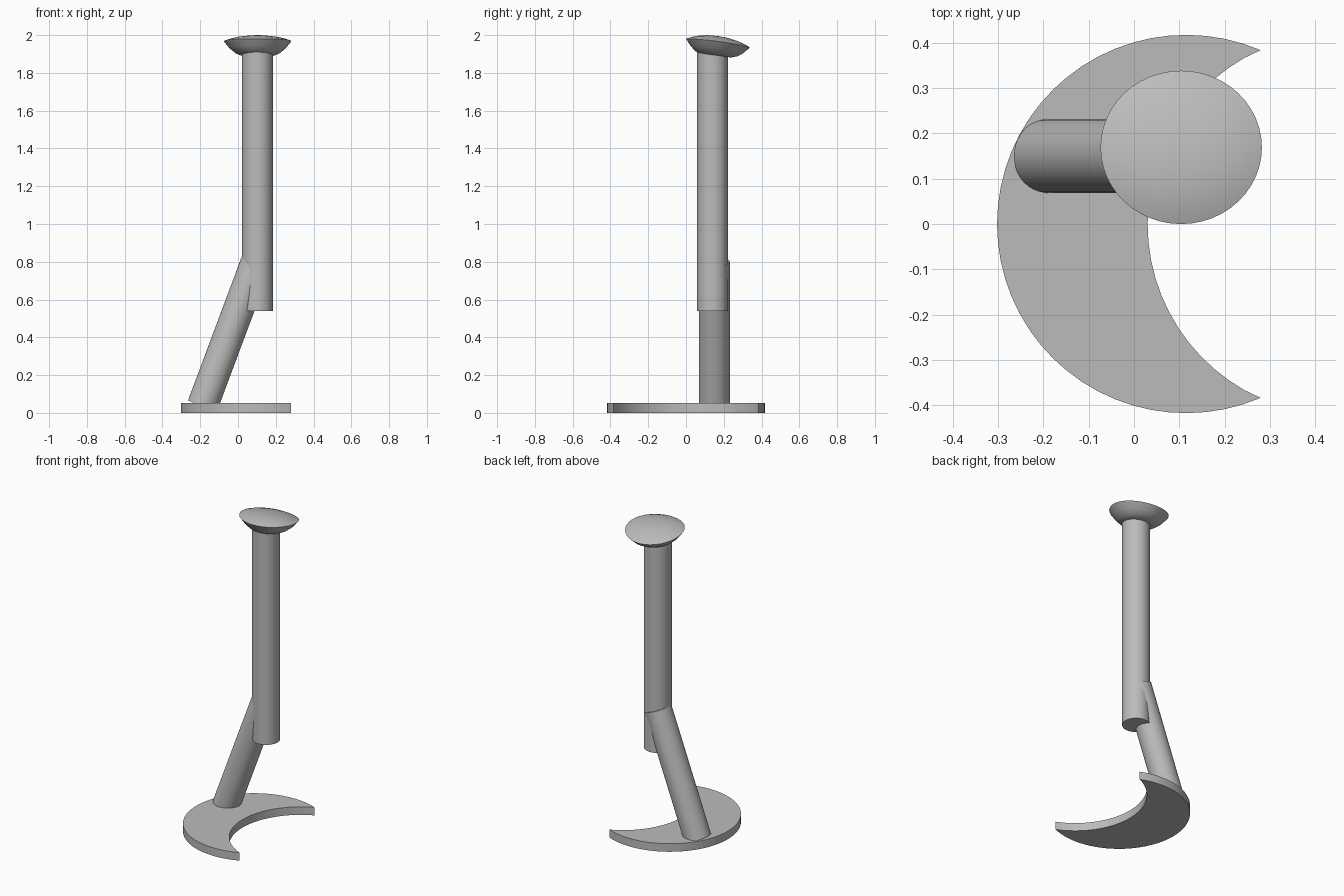
import bpy, bmesh
from math import sin, cos, radians, tau
from mathutils import Vector

cube = bpy.data.objects.get("Cube")
if cube:
    bpy.data.objects.remove(cube, do_unlink=True)

grey = bpy.data.materials.new("plain grey")
grey.use_nodes = True
colour = (0.5, 0.5, 0.5, 1)
grey.diffuse_color = colour
grey.node_tree.nodes["Principled BSDF"].inputs["Base Color"].default_value = colour


def add_part(name, bm, angle=30):
    bmesh.ops.recalc_face_normals(bm, faces=bm.faces)
    mesh = bpy.data.meshes.new(name)
    bm.to_mesh(mesh)
    bm.free()
    mesh.materials.append(grey)
    obj = bpy.data.objects.new(name, mesh)
    bpy.context.collection.objects.link(obj)
    bpy.ops.object.select_all(action='DESELECT')
    obj.select_set(True)
    bpy.context.view_layer.objects.active = obj
    bpy.ops.object.shade_smooth_by_angle(angle=radians(angle))
    return obj


def arc(cx, r, start, end, steps):
    angles = [radians(start + (end - start) * i / steps) for i in range(steps + 1)]
    return [(cx + r * cos(a), r * sin(a), 0) for a in angles]


def rod(name, bottom, top, radius):
    a, b = Vector(bottom), Vector(top)
    bm = bmesh.new()
    bmesh.ops.create_cone(bm, cap_ends=True, segments=40, radius1=radius,
                          radius2=radius, depth=(b - a).length)
    obj = add_part(name, bm)
    obj.location = (a + b) / 2
    obj.rotation_euler = (b - a).to_track_quat('Z', 'Y').to_euler()


# Crescent base: outer arc, then the inner arc back between the tips
bm = bmesh.new()
outline = arc(0.115, 0.417, 66.8, 293.2, 40) + arc(0.451, 0.421, 246, 114, 24)[1:-1]
face = bm.faces.new([bm.verts.new(p) for p in outline])
raised = bmesh.ops.extrude_face_region(bm, geom=[face], use_keep_orig=True)["geom"]
for v in raised:
    if isinstance(v, bmesh.types.BMVert):
        v.co.z = 0.052
add_part("crescent_base", bm)

# Leaning leg and upright post
rod("leaning_leg", (-0.188, 0.15, 0.037), (0.097, 0.15, 0.80), 0.082)
rod("upright_post", (0.103, 0.141, 0.54), (0.103, 0.141, 1.92), 0.082)

# Saucer-shaped head: profile of radius, height, centre y; its rim droops to the back
profile = [(0.088, -0.075, 0.155), (0.118, -0.062, 0.16), (0.148, -0.037, 0.165),
           (0.178, 0, 0.169), (0.15, 0.01, 0.169), (0.11, 0.019, 0.169),
           (0.06, 0.026, 0.169)]
segments = 48


def head_point(r, h, cy, a):
    y = cy + 0.95 * r * sin(a)
    v = y - 0.17
    return (0.104 + r * cos(a), y, 1.967 + h - 0.136 * v - 0.33 * v * v)


bm = bmesh.new()
rings = [[bm.verts.new(head_point(r, h, cy, tau * i / segments)) for i in range(segments)]
         for r, h, cy in profile]
for low, high in zip(rings, rings[1:]):
    for i in range(segments):
        j = (i + 1) % segments
        bm.faces.new((low[i], low[j], high[j], high[i]))
bm.faces.new(rings[0])
crown = bm.verts.new(head_point(0, 0.028, 0.169, 0))
for i in range(segments):
    bm.faces.new((rings[-1][i], rings[-1][(i + 1) % segments], crown))
add_part("saucer_head", bm)
